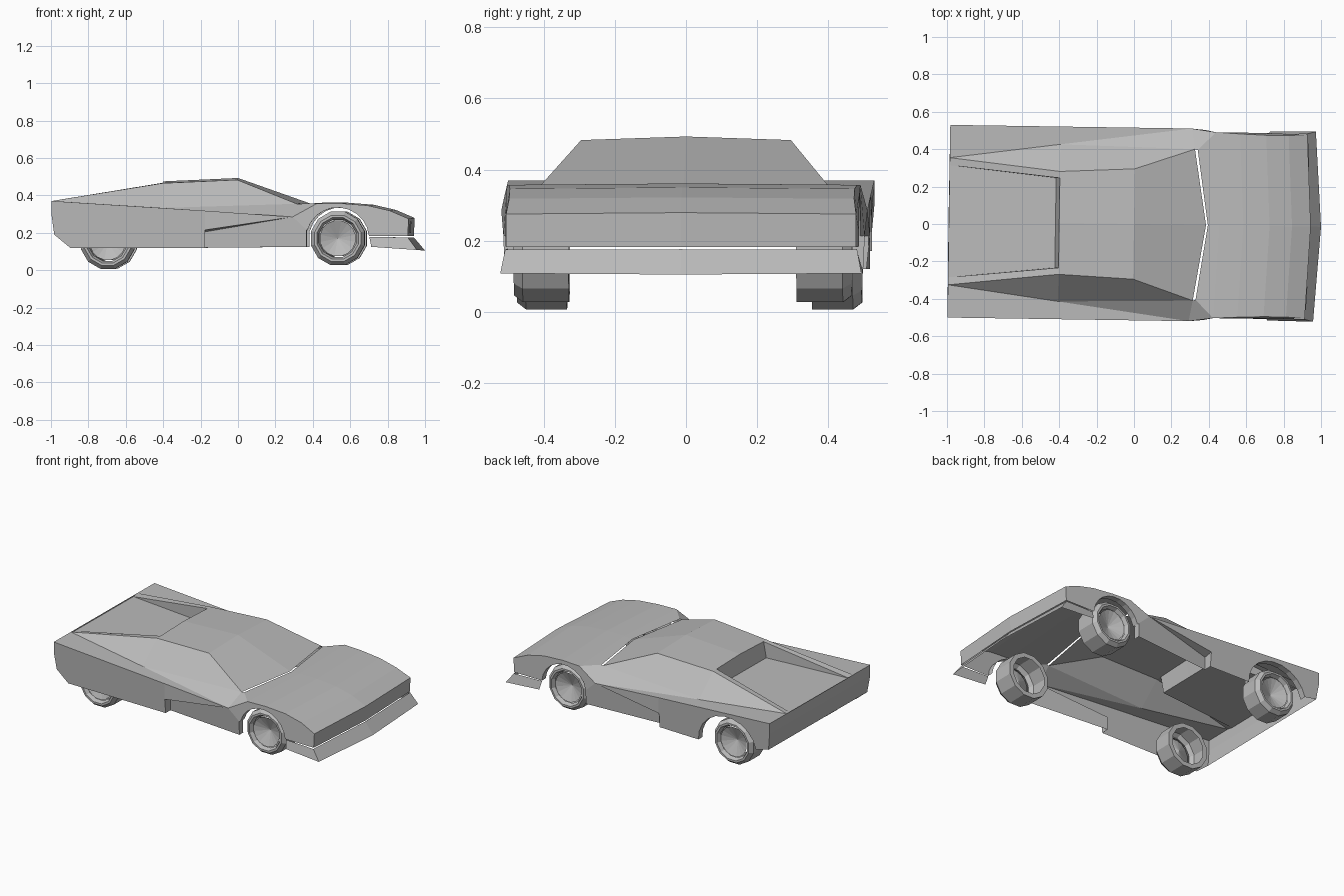
import bpy, bmesh, math
from mathutils import Vector, Matrix

cube = bpy.data.objects.get("Cube")
if cube:
    bpy.data.objects.remove(cube)

grey = bpy.data.materials.new("plain_grey")
grey.use_nodes = True
colour = (0.5, 0.5, 0.5, 1)
grey.diffuse_color = colour
grey.node_tree.nodes["Principled BSDF"].inputs["Base Color"].default_value = colour

YAW = Matrix.Rotation(-0.015, 4, 'Z')   # the car sits slightly turned


def finish(name, bm):
    mesh = bpy.data.meshes.new(name)
    bm.transform(YAW)
    bm.to_mesh(mesh)
    bm.free()
    mesh.materials.append(grey)
    obj = bpy.data.objects.new(name, mesh)
    bpy.context.collection.objects.link(obj)
    return obj


def panel(name, polygons, sides=(1, -1)):
    """Sheet-metal faces given for the +y half, mirrored to each listed side."""
    bm = bmesh.new()
    for side in sides:
        for poly in polygons:
            face = bm.faces.new([bm.verts.new((x, y * side, z)) for x, y, z in poly])
            face.normal_update()
            middle = face.calc_center_median()
            if face.normal.dot(middle - Vector((middle.x * 0.8, 0, 0.15))) < 0:
                face.normal_flip()
    bmesh.ops.remove_doubles(bm, verts=bm.verts, dist=0.0005)
    return finish(name, bm)


def arch(cx, cz, rx, rz, start, end, y, steps=10):
    """Points of a wheel opening, from the front edge to the rear edge."""
    points = []
    for i in range(steps + 1):
        a = math.radians(start + (end - start) * i / steps)
        points.append((cx + rx * math.cos(a), y, cz + rz * math.sin(a)))
    return points


def flange(name, edge, depth, sides=(1, -1)):
    inner = [(x, y - depth, z) for x, y, z in edge]
    panel(name, [(edge[i], edge[i + 1], inner[i + 1], inner[i])
                 for i in range(len(edge) - 1)], sides)


# Shared corners of the body shell
tail_corner = (-0.99, 0.515, 0.37)
buttress_tail = (-0.99, 0.34, 0.37)
deck_tail = (-0.99, 0.30, 0.362)
deck_tail_mid = (-0.99, 0, 0.362)
deck_front = (-0.42, 0.24, 0.365)
deck_front_mid = (-0.42, 0, 0.365)
roof_rear = (-0.4, 0.275, 0.465)
roof_rear_in = (-0.4, 0.24, 0.467)
roof_rear_mid = (-0.4, 0, 0.475)
roof_front = (0, 0.295, 0.483)
roof_front_mid = (0, 0, 0.493)
glass_rear = (-0.4, 0.42, 0.333)
pillar_foot = (0.32, 0.405, 0.355)
cowl_mid = (0.385, 0, 0.357)
shoulder = (0.3, 0.515, 0.285)
crease_mid = (-0.17, 0.515, 0.318)
scoop_top = (-0.17, 0.515, 0.215)
scoop_top_in = (-0.17, 0.455, 0.205)
scoop_low_in = (-0.17, 0.455, 0.12)
quarter_low = (-0.17, 0.505, 0.12)
sill_front = (0.375, 0.505, 0.125)
tail_low = (-0.975, 0.505, 0.19)
tail_low_mid = (-0.975, 0, 0.19)

# Roof and glass
panel("roof", [(roof_rear_mid, roof_rear_in, roof_rear, roof_front, roof_front_mid)])
panel("windscreen", [(roof_front_mid, roof_front, pillar_foot, cowl_mid)])
panel("side_window", [(roof_rear, roof_front, pillar_foot, glass_rear)])
panel("rear_window", [(roof_rear_mid, roof_rear_in, deck_front, deck_front_mid)])

# Buttresses, rear deck and shoulders
panel("buttress", [(buttress_tail, roof_rear, glass_rear),
                   (buttress_tail, deck_tail, roof_rear_in, roof_rear),
                   (deck_tail, deck_front, roof_rear_in)])
panel("rear_deck", [(deck_tail, deck_front, deck_front_mid, deck_tail_mid)])
panel("shoulder_panel", [(tail_corner, buttress_tail, glass_rear, shoulder, crease_mid),
                         (glass_rear, shoulder, pillar_foot)])

# Tail
tail_bend = (-0.99, 0.515, 0.3)
tail_bend_mid = (-0.992, 0, 0.3)
tail_top_mid = (-0.99, 0, 0.37)
panel("tail_panel", [(tail_top_mid, tail_corner, tail_bend, tail_bend_mid),
                     (tail_bend_mid, tail_bend, tail_low, tail_low_mid)])

# Bonnet, built as strips between its edge and its centre line
bonnet_edge = [(0.43, 0.497, 0.357), (0.56, 0.49, 0.357), (0.7, 0.485, 0.346),
               (0.82, 0.485, 0.318), (0.92, 0.492, 0.275)]
bonnet_mid = [(x + 0.025, 0, z + 0.004) for x, y, z in bonnet_edge]
strips = [(bonnet_edge[i], bonnet_edge[i + 1], bonnet_mid[i + 1], bonnet_mid[i])
          for i in range(len(bonnet_edge) - 1)]
cowl = (0.335, 0.4, 0.355)
cowl_centre = (0.395, 0, 0.357)
panel("bonnet", strips + [(cowl_centre, cowl, bonnet_edge[0], bonnet_mid[0]),
                          (shoulder, bonnet_edge[0], cowl, pillar_foot)])

# Nose and headlamp plates
nose_top, nose_top_mid = bonnet_edge[-1], bonnet_mid[-1]
nose_low = (0.915, 0.492, 0.182)
nose_low_mid = (0.94, 0, 0.182)
panel("nose", [(nose_top_mid, nose_top, nose_low, nose_low_mid)])


def on_nose(y, z):
    return (0.949 - 0.05 * y - 0.055 * (0.279 - z), y, z)


panel("headlamp", [[on_nose(y, z) for y, z in
                    ((0.32, 0.2), (0.445, 0.2), (0.445, 0.26), (0.32, 0.26))]])

# Front wings with round wheel openings
front_arch = arch(0.54, 0.17, 0.168, 0.165, 5, 165, 0.497)
front_arch.append((0.375, 0.508, 0.215))
panel("front_wing", [[shoulder] + bonnet_edge + [nose_low, (0.708, 0.492, 0.182)] + front_arch])
flange("front_arch_lip", front_arch + [sill_front], 0.04)

# Front bumper and air dam
dam_top = (0.915, 0.495, 0.175)
dam_low = (0.965, 0.508, 0.108)
panel("bumper", [((0.94, 0, 0.176), dam_top, dam_low, (1.0, 0, 0.105)),
                 ((0.71, 0.49, 0.178), dam_top, dam_low, (0.72, 0.505, 0.125))])

# Doors with a scoop that deepens towards the rear
panel("door", [(shoulder, crease_mid, scoop_top),
               (shoulder, scoop_top, scoop_top_in),
               (shoulder, scoop_top_in, scoop_low_in, sill_front, front_arch[-1])])
panel("scoop_end", [(scoop_top, scoop_top_in, scoop_low_in, quarter_low)])

# Rear quarters: open arch on the left flank, covered wheel on the other
rear_arch = arch(-0.675, 0.13, 0.215, 0.195, -3, 168, 0.51)
panel("open_quarter", [[tail_corner, crease_mid, scoop_top, quarter_low] + rear_arch
                       + [tail_low, tail_bend]], sides=(1,))
flange("rear_arch_lip", rear_arch, 0.04, sides=(1,))
panel("covered_quarter", [(tail_corner, crease_mid, scoop_top, quarter_low,
                           (-0.89, 0.505, 0.12), tail_low, tail_bend)], sides=(-1,))


# Wheels: lathed tyre, rim and dished hub
def lathe(name, profile, centre, side, steps):
    bm = bmesh.new()
    rings = []
    for radius, y in profile:
        ring = []
        for i in range(steps):
            a = 2 * math.pi * (i + 0.5) / steps
            ring.append(bm.verts.new((centre[0] + radius * math.cos(a), side * y,
                                      centre[1] + radius * math.sin(a))))
        rings.append(ring)
    for a, b in zip(rings, rings[1:]):
        for i in range(steps):
            j = (i + 1) % steps
            bm.faces.new((a[i], a[j], b[j], b[i]))
    bmesh.ops.remove_doubles(bm, verts=bm.verts, dist=0.0001)
    bmesh.ops.recalc_face_normals(bm, faces=bm.faces)
    finish(name, bm)


for axle, x, z, inner, outer in (("front", 0.54, 0.17, 0.32, 0.475),
                                 ("rear", -0.69, 0.15, 0.345, 0.485)):
    for label, side in (("left", 1), ("right", -1)):
        tyre = [(0.118, inner), (0.148, inner), (0.148, outer - 0.025),
                (0.128, outer), (0.115, outer), (0.103, outer - 0.025)]
        hub = [(0.097, outer - 0.02), (0.085, outer - 0.025), (0, outer - 0.06)]
        lathe(f"{axle}_{label}_tyre", tyre, (x, z), side, 12)
        lathe(f"{axle}_{label}_hub", hub, (x, z), side, 16)
